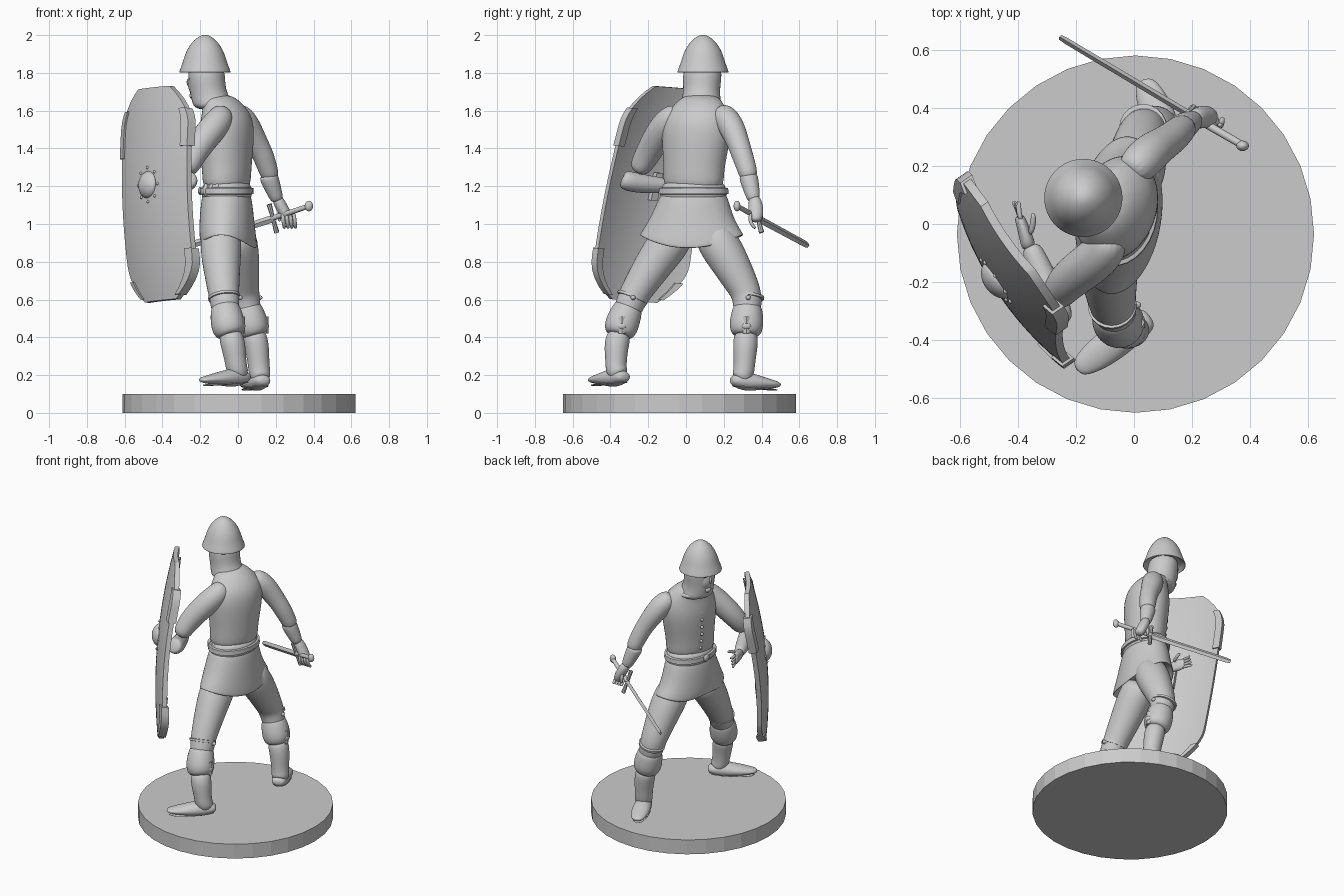
import bpy, bmesh, math
from mathutils import Vector

if "Cube" in bpy.data.objects:
    bpy.data.objects.remove(bpy.data.objects["Cube"])

CM = 0.01
UP = Vector((0, 0, 1))
SIDE = Vector((1, 0, 0))

stone = bpy.data.materials.new("plain grey")
stone.use_nodes = True
GREY = (0.6, 0.6, 0.6, 1)
stone.diffuse_color = GREY
stone.node_tree.nodes["Principled BSDF"].inputs["Base Color"].default_value = GREY


def finish(name, bm, subdivide=0, flat=False):
    """Turn a bmesh into a shaded object."""
    bmesh.ops.recalc_face_normals(bm, faces=bm.faces[:])
    mesh = bpy.data.meshes.new(name)
    bm.to_mesh(mesh)
    bm.free()
    mesh.materials.append(stone)
    obj = bpy.data.objects.new(name, mesh)
    bpy.context.collection.objects.link(obj)
    for poly in mesh.polygons:
        poly.use_smooth = not flat
    if subdivide:
        mod = obj.modifiers.new("rounding", "SUBSURF")
        mod.levels = mod.render_levels = subdivide
    elif not flat:
        mesh.set_sharp_from_angle(angle=math.radians(35))


def loft(name, rows, ref=SIDE, yaw=None, sides=14, subdivide=2, warp=None):
    """Skin elliptical rings (x, y, z, radius, other radius) given in centimetres."""
    bm = bmesh.new()
    centres = [Vector(row[:3]) * CM for row in rows]
    grow = 1.03 if subdivide else 1
    rings = []
    for i, row in enumerate(rows):
        a, b = row[3] * CM * grow, row[-1] * CM * grow
        if yaw is None:
            along = centres[min(i + 1, len(rows) - 1)] - centres[max(i - 1, 0)]
            u = along.cross(ref).normalized()
            v = u.cross(along).normalized()
        else:
            u = Vector((math.sin(yaw), math.cos(yaw), 0))
            v = Vector((-math.cos(yaw), math.sin(yaw), 0))
        ring = []
        for k in range(sides):
            t = math.tau * k / sides
            p = centres[i] + u * a * math.cos(t) + v * b * math.sin(t)
            if warp:
                p = warp(p, i, t)
            ring.append(bm.verts.new(p))
        rings.append(ring)
    for low, high in zip(rings, rings[1:]):
        for k in range(sides):
            n = (k + 1) % sides
            bm.faces.new((low[k], low[n], high[n], high[k]))
    bm.faces.new(rings[0])
    bm.faces.new(rings[-1])
    finish(name, bm, subdivide)


def ball(name, centre, size):
    bm = bmesh.new()
    bmesh.ops.create_uvsphere(bm, u_segments=16, v_segments=10, radius=CM)
    bmesh.ops.scale(bm, vec=size, verts=bm.verts)
    bmesh.ops.translate(bm, vec=Vector(centre) * CM, verts=bm.verts)
    finish(name, bm)


# Round stand
bm = bmesh.new()
bmesh.ops.create_cone(bm, cap_ends=True, segments=32, radius1=0.617, radius2=0.617, depth=0.1)
bmesh.ops.translate(bm, vec=(0.005, -0.035, 0.05), verts=bm.verts)
finish("stand", bm, flat=True)

# Jacket body, belt and flared skirt
CHEST = math.radians(20)
HIP = math.radians(8)
loft("jacket", [(-6, 4, 116, 17, 12), (-6, 4, 126, 16, 12.3), (-6, 5, 140, 18, 13.5), (-6, 5.5, 150, 19, 14),
                (-6, 6, 158, 17.5, 12.5), (-8, 7, 164, 13, 10), (-12, 8, 169, 8, 8)], yaw=CHEST)
loft("jacket_hem", [(-6, 4, 123, 15, 11), (-6, 4, 120, 17, 13), (-6, 4, 115, 18, 13.5), (-6, 4, 112, 17, 12)], yaw=HIP)
loft("belt", [(-6, 4, 115.5, 17, 12.5), (-6, 4, 116, 18.7, 14.2), (-6, 4, 119, 18.5, 14), (-6, 4, 119.5, 16, 12)],
     yaw=HIP, sides=28, subdivide=0)


def hem_curve(p, i, t):
    """Raise the skirt hem at both hips and in the front opening."""
    if i in (3, 4):
        p.z += 0.075 * math.cos(t) ** 2 + 0.05 * max(0, math.sin(t)) ** 6
    return p


loft("skirt", [(-6, 4, 119, 15, 11), (-6, 4, 114, 18, 13), (-6, 3, 102, 22, 14), (-5, 3, 86, 28, 14.8),
               (-5, 3, 87, 26, 13.3), (-5, 3, 99, 19, 11)], yaw=HIP, sides=24, warp=hem_curve)

# Jacket buttons, buckle and pouches on the belt
front = Vector((-math.cos(CHEST), math.sin(CHEST), 0))
for i in range(7):
    z = 125 + i * 5
    depth = 12.2 + 1.7 * math.sin(math.pi * i / 6)
    ball("button", Vector((-6, 4.7, z)) + front * depth, (1, 1, 1))
ball("buckle", (-20, 6, 117.5), (1.2, 3, 2.2))
for i in range(3):
    ball("belt_pouch", (-17 + i * 3, -7 - i * 2, 118), (1.5, 1.5, 3.5))

# Hood, collar, face and helmet
loft("hood", [(-12, 8, 160, 12, 11), (-14, 8, 165, 10.3, 10.5), (-16, 8.3, 171, 9.6, 9.5), (-16.5, 8.5, 177, 10.4, 9.6),
              (-17, 9, 185, 10, 9.5)], yaw=CHEST)
loft("collar", [(-11, 8, 161, 13, 12), (-12, 8, 165, 10.8, 11), (-12, 8, 165.5, 9, 9)], yaw=CHEST)
ball("face", (-19.8, 9.5, 174.5), (6.8, 6.6, 8.5))
ball("nose", (-26, 10.5, 175), (1.2, 0.9, 2.2))
ball("chin", (-23.6, 10, 168), (2.2, 2.8, 2))
for s in (-1, 1):
    ball("brow", (-24.6, 10.2 + s * 2.6, 178), (1, 2, 0.7))
loft("helmet", [(-17.5, 9, z, r) for z, r in ((184, 10), (180.5, 12.6), (180, 13.5), (181.5, 13.1), (186, 11.4),
     (191, 10), (196, 7.1), (199, 3.8), (200.2, 1))], yaw=0, sides=20)

# Sword arm
loft("right_sleeve", [(-2, 17, 160, 5), (2, 21, 156.5, 7), (6, 25, 150, 6.8), (10.5, 28, 142, 5.8), (13.5, 30, 136, 5.6),
                      (15.5, 32, 130, 5.2), (18, 34, 123, 4.6)])
loft("right_cuff", [(16, 33, 126, 4.4), (16.2, 33, 125, 5.2), (20, 35.5, 115, 3.8), (21, 36, 112, 3)])
loft("right_hand", [(20, 36, 115, 3), (23, 37, 109, 4, 3.2), (26, 37, 104, 3.8, 3), (27, 37, 101, 2.5)])
for i in range(4):
    x = 22.5 + i * 2
    loft("right_finger", [(x + 1, 34.5, 106, 1), (x + 1.5, 33.5, 102, 1.1), (x + 2, 36, 98, 1), (x + 2, 37, 98, 0.7)],
         sides=8, subdivide=1)
loft("right_thumb", [(22, 38, 109, 1.2), (22, 40, 105, 1.2), (22, 39.5, 101, 0.9)], sides=8, subdivide=1)

# Sword
loft("blade", [(19, 38, 103, 1.2, 2), (-23, 63, 89.5, 1.1, 1.8), (-25.5, 64.5, 88.7, 0.9, 1.4)],
     ref=UP, sides=4, subdivide=0)
loft("grip", [(18, 38.5, 103, 1.4), (37, 27.5, 109.3, 1.3)], ref=UP, subdivide=0)
loft("crossguard", [(16.5, 37, 110.5, 1.4), (18.5, 38, 103, 1), (20.5, 40, 95.5, 1.4)], sides=8, subdivide=0)
ball("pommel", (37.5, 27, 109.5), (2.2, 1.8, 2.8))

# Shield arm
loft("left_sleeve", [(-8, -3, 160, 5), (-9, -8, 156, 7.2), (-14, -13, 150, 7.6), (-21, -18, 141, 7.2),
                     (-25, -22, 134, 6.4), (-27, -26, 127, 5)])
loft("left_forearm", [(-26, -34, 124, 4), (-26, -32, 123, 5.5), (-30, -22, 121, 5), (-34, -12, 120.5, 4),
                      (-36, -7, 120, 3.2)], ref=UP)
loft("left_hand", [(-36, -9, 120, 2.8), (-37.5, -4, 120, 2.2, 4), (-39, 1, 120, 2, 3.8), (-40, 3, 120, 1.5, 3)], ref=UP)
for i in range(4):
    z = 117.2 + i * 1.9
    loft("left_finger", [(-39, 1, z, 1), (-40, 5, z, 1), (-42 + i * 0.8, 8, z, 0.7)], ref=UP, sides=8, subdivide=1)
loft("left_thumb", [(-36, -4, 122, 1.2), (-34.5, 1, 124, 1.1), (-35, 4, 125, 0.8)], ref=UP, sides=8, subdivide=1)

# Legs: hose, rolled boot top, boot shaft, foot, garter and buckle strap
LEGS = {
    "left": dict(hip=(-9, -3, 98), thigh=(-9, -15, 82), knee=(-7.5, -28, 62), calf=(-5.5, -34, 47),
                 shin=(-2.5, -37, 36), ankle=(-0.5, -37, 22), heel=(2, -34.5, 19), toe=(-18, -49, 17.5)),
    "right": dict(hip=(-2, 12, 98), thigh=(1, 22, 82), knee=(3, 33, 62), calf=(7, 32, 47),
                  shin=(10, 31.5, 36), ankle=(11.5, 30.5, 20), heel=(12.5, 27.5, 17), toe=(4, 48, 15)),
}
for side, joint in LEGS.items():
    at = {key: Vector(value) for key, value in joint.items()}

    def ring(a, b, t, r, q=None):
        return (*at[a].lerp(at[b], t), r, q or r)

    loft(side + "_hose", [ring("hip", "thigh", 0, 10), ring("hip", "thigh", 0.6, 11), ring("thigh", "knee", 0.1, 10.2),
                          ring("thigh", "knee", 0.75, 8.6), ring("knee", "calf", 0.1, 7.8), ring("knee", "calf", 0.9, 7)])
    loft(side + "_boot_top", [ring("knee", "calf", 0.3, 6.5), ring("knee", "calf", 0.45, 8), ring("calf", "shin", 0, 9.2),
                              ring("calf", "shin", 0.4, 8.2), ring("calf", "shin", 0.6, 6)])
    loft(side + "_boot", [ring("calf", "shin", 0.3, 6.4), ring("shin", "ankle", 0, 6.6), ring("shin", "ankle", 0.6, 5.6),
                          ring("ankle", "heel", 0, 5.8), ring("ankle", "heel", 1, 4.5)])
    loft(side + "_foot", [ring("heel", "toe", -0.18, 2.5, 1.5), ring("heel", "toe", -0.1, 4.6, 3.3),
                          ring("heel", "toe", 0.2, 5.5, 5.3), ring("heel", "toe", 0.55, 6, 3.8),
                          ring("heel", "toe", 0.9, 4.8, 2.2), ring("heel", "toe", 1.1, 2.6, 1.2)], ref=UP)
    loft(side + "_sole", [(*(at["heel"].lerp(at["toe"], t) - UP * 2.9), w, 0.6)
                          for t, w in ((-0.15, 3), (0.1, 4.8), (0.6, 5.8), (1.05, 2.5))], ref=UP, subdivide=1)
    loft(side + "_garter", [ring("knee", "calf", t, r) for t, r in ((0, 7.4), (0.01, 8.5), (0.1, 8.4), (0.11, 7.3))],
         subdivide=0, sides=20)
    ball(side + "_garter_knot", at["knee"] + Vector((8, 0, -1)), (2, 1.3, 1.3))
    strap = at["calf"] + Vector((8.2, 0, 0))
    loft(side + "_strap", [(*(strap + UP * 4), 1.8, 1), (*(strap - UP * 5), 1.8, 1)], subdivide=0, sides=4)
    ball(side + "_strap_buckle", strap - UP * 1, (1.2, 2.5, 1.8))

# Curved shield
CENTRE = Vector((-0.4, -0.153, 1.155))
WIDE = Vector((0.172, -0.245, 0.02))
TALL = Vector((-0.018, 0.115, 0.564))
OUT = WIDE.cross(TALL).normalized()


def on_shield(u, v, lift=0.0):
    corner = max(0, (abs(v) - 0.62) / 0.38)
    half = 1 - 0.52 * corner ** 2
    bulge = 0.045 * (1 - (u * half) ** 2) + 0.05 * (1 - v * v)
    return CENTRE + WIDE * u * half + TALL * v + OUT * (bulge + lift)


def shield_patch(name, us, vs, low, high, nu, nv):
    """A thick plate that follows the shield curve."""
    bm = bmesh.new()
    grid = [[bm.verts.new(on_shield(us[0] + (us[1] - us[0]) * i / nu, vs[0] + (vs[1] - vs[0]) * j / nv, low))
             for i in range(nu + 1)] for j in range(nv + 1)]
    for a, b in zip(grid, grid[1:]):
        for i in range(nu):
            bm.faces.new((a[i], a[i + 1], b[i + 1], b[i]))
    top = bmesh.ops.extrude_face_region(bm, geom=bm.faces[:], use_keep_orig=True)["geom"]
    moved = [g for g in top if isinstance(g, bmesh.types.BMVert)]
    bmesh.ops.translate(bm, vec=OUT * (high - low), verts=moved)
    finish(name, bm)


shield_patch("shield", (-1, 1), (-1, 1), -0.03, 0, 16, 32)
for s, spans in ((-1, ((0.36, 0.8), (-0.97, -0.8))), (1, ((0.42, 0.78), (-0.96, -0.54)))):
    for span in spans:
        shield_patch("shield_edge_clip", sorted((s * 0.87, s * 1.03)), span, -0.04, 0.01, 2, 6)


def boss_row(lift, r):
    return (*(on_shield(0, 0.08, lift) / CM), r)


loft("shield_boss", [boss_row(-0.01, 7.5), boss_row(0.004, 7.2), boss_row(0.025, 5.5), boss_row(0.04, 2)], ref=UP)
for i in range(8):
    t = math.tau * i / 8
    ball("rivet", on_shield(0.29 * math.cos(t), 0.08 + 0.16 * math.sin(t)) / CM, (0.8, 0.8, 0.8))
shield_patch("shield_arm_strap", (-0.12, 0.02), (-0.06, 0.2), -0.06, -0.03, 2, 4)
